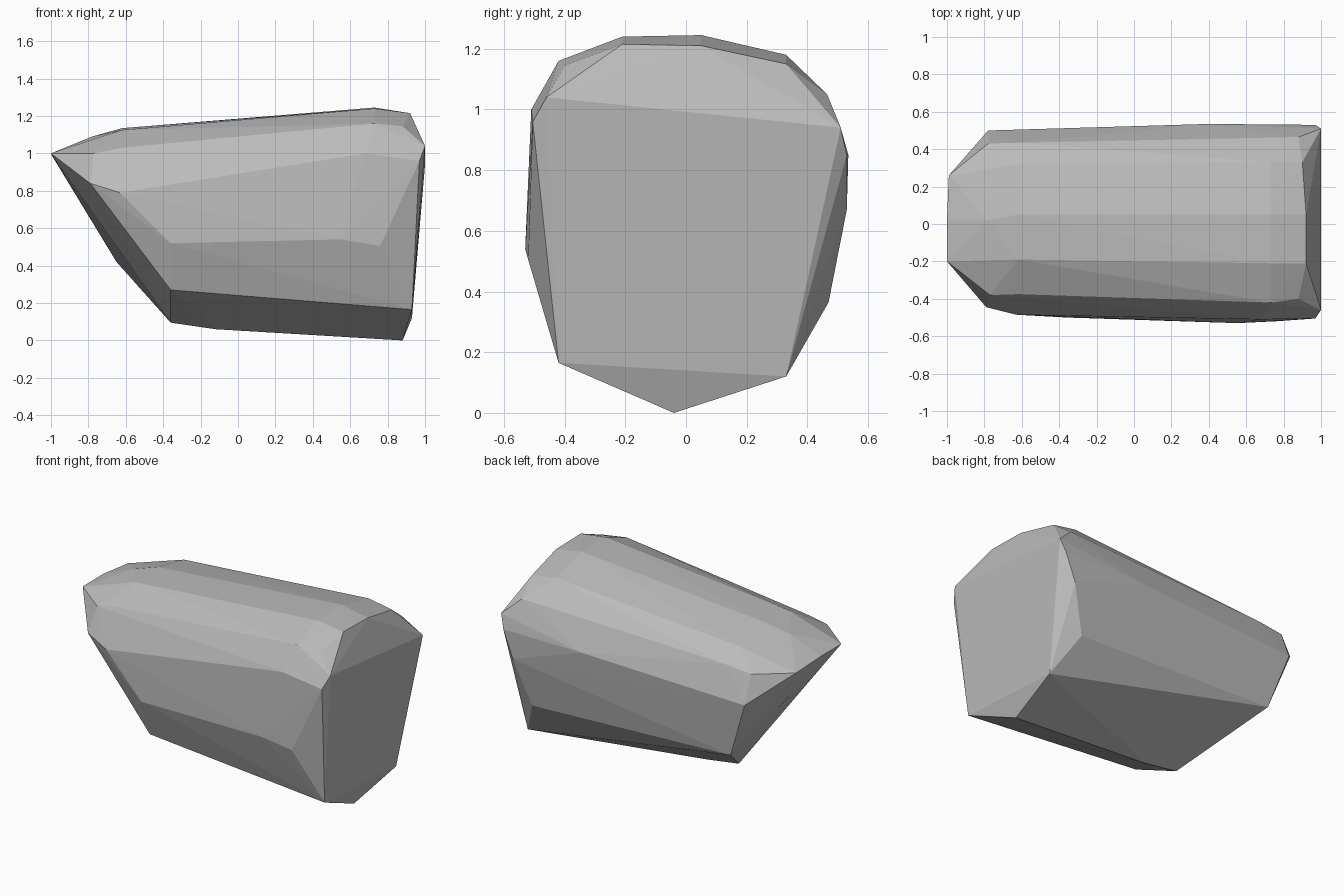
import bpy, bmesh

# Corner points of the boulder, grouped by region
right_face = [(1, -.46, 1.04), (.97, -.505, .96), (.92, -.21, 1.215), (.92, .05, 1.21),
              (.90, .33, 1.15), (1, .51, .94), (.93, .33, .12), (.93, -.42, .165)]
crown = [(.73, -.21, 1.24), (.73, .05, 1.245), (.73, .33, 1.18), (.73, -.42, 1.16),
         (.88, -.40, 1.145), (.88, .465, 1.05), (-.62, -.19, 1.125), (-.62, .05, 1.135),
         (-.62, -.375, 1.03), (-.77, -.38, 1.0), (-.62, .32, 1.08), (-.6, .435, 1.0),
         (-.78, .02, 1.09), (-.78, .43, .98)]
left_tip = [(-1, -.2, 1), (-1, .02, 1), (-.99, .26, .98), (-.79, -.445, .84),
            (-.78, .5, .80)]
front_side = [(.68, -.51, 1.0), (.76, -.52, .505), (.55, -.53, .54),
              (-.36, -.5, .52), (-.63, -.485, .79)]
back_side = [(.97, .53, .85), (.9, .53, .67), (.4, .535, .85), (.8, .47, .365),
             (-.65, .46, .42)]
keel = [(.88, -.04, 0), (-.12, -.04, .06), (-.36, -.04, .095), (-.36, -.41, .27)]

# Wrap the corners into one faceted stone
bm = bmesh.new()
for p in right_face + crown + left_tip + front_side + back_side + keel:
    bm.verts.new(p)
hull = bmesh.ops.convex_hull(bm, input=bm.verts[:])
inner = [v for v in bm.verts if not v.link_faces]
bmesh.ops.delete(bm, geom=inner, context='VERTS')
bmesh.ops.recalc_face_normals(bm, faces=bm.faces[:])
mesh = bpy.data.meshes.new("boulder")
bm.to_mesh(mesh)
bm.free()

stone = bpy.data.materials.new("grey stone")
stone.diffuse_color = (.5, .5, .5, 1)
mesh.materials.append(stone)
bpy.context.collection.objects.link(bpy.data.objects.new("boulder", mesh))
